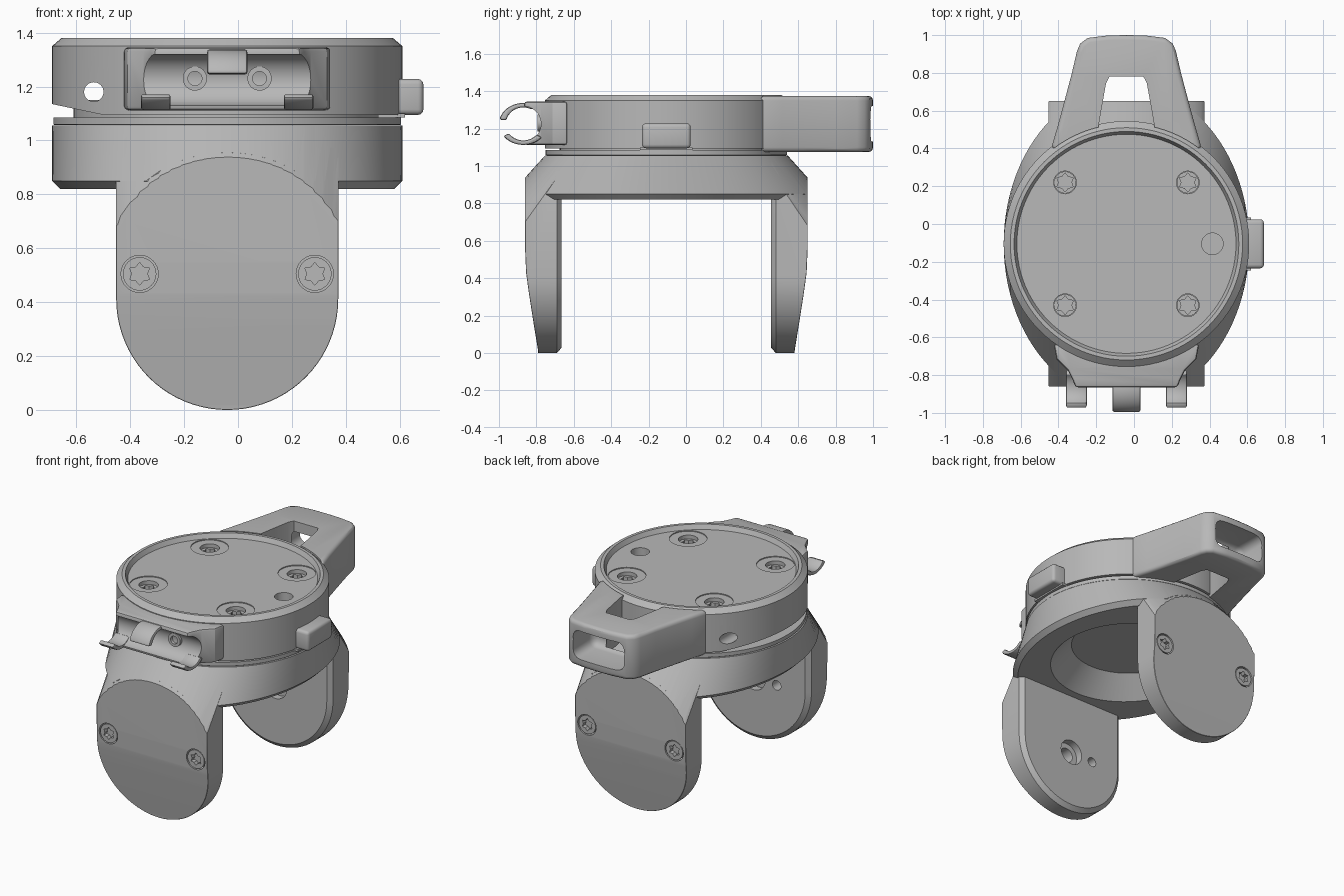
import bpy, bmesh
from math import sin, cos, pi, radians
from mathutils import Vector

cube = bpy.data.objects.get("Cube")
if cube:
    bpy.data.objects.remove(cube)

grey = bpy.data.materials.new("plain grey")
grey.use_nodes = True
COLOUR = (0.48, 0.48, 0.48, 1)
grey.diffuse_color = COLOUR
grey.node_tree.nodes["Principled BSDF"].inputs["Base Color"].default_value = COLOUR
parts = []


def loft(name, rings):
    """Closed solid through rings of equal length."""
    bm = bmesh.new()
    loops = [[bm.verts.new(p) for p in ring] for ring in rings]
    n = len(loops[0])
    for a, b in zip(loops, loops[1:]):
        for i in range(n):
            j = (i + 1) % n
            bm.faces.new((a[i], a[j], b[j], b[i]))
    bm.faces.new(loops[0])
    bm.faces.new(loops[-1])
    bmesh.ops.recalc_face_normals(bm, faces=bm.faces)
    me = bpy.data.meshes.new(name)
    bm.to_mesh(me)
    bm.free()
    me.materials.append(grey)
    ob = bpy.data.objects.new(name, me)
    bpy.context.collection.objects.link(ob)
    parts.append(ob)
    return ob


def prism(name, outline, axis, lo, hi):
    """Outline in the two other axes, extruded along one axis."""
    def place(p, h):
        c = list(p)
        c.insert("xyz".index(axis), h)
        return Vector(c)
    return loft(name, [[place(p, h) for p in outline] for h in (lo, hi)])


def ring(rx, ry=None, n=96):
    ry = ry or rx
    return [(rx * cos(2 * pi * i / n), ry * sin(2 * pi * i / n)) for i in range(n)]


def lathe(name, levels):
    """Stack of round or oval sections: (z, rx, ry)."""
    return loft(name, [[(x, y, z) for x, y in ring(rx, ry)] for z, rx, ry in levels])


def rod(name, axis, centre, r, lo, hi, n=32):
    pts = [(centre[0] + a, centre[1] + b) for a, b in ring(r, r, n)]
    return prism(name, pts, axis, lo, hi)


def star(centre, r):
    return [(centre[0] + (r if i % 2 else r * 0.68) * cos(i * pi / 6),
             centre[1] + (r if i % 2 else r * 0.68) * sin(i * pi / 6)) for i in range(12)]


def box(name, x, y, z):
    return prism(name, [(x[0], y[0]), (x[1], y[0]), (x[1], y[1]), (x[0], y[1])], "z", *z)


def apply(ob, mod):
    bpy.context.view_layer.objects.active = ob
    bpy.ops.object.modifier_apply(modifier=mod.name)


def combine(ob, tool, operation="DIFFERENCE"):
    mod = ob.modifiers.new("cut", "BOOLEAN")
    mod.operation, mod.solver, mod.object = operation, "EXACT", tool
    apply(ob, mod)
    parts.remove(tool)
    bpy.data.objects.remove(tool)


def bevel(ob, width, segments=3, angle=40):
    mod = ob.modifiers.new("round", "BEVEL")
    mod.width, mod.segments = width, segments
    mod.limit_method, mod.angle_limit = "ANGLE", radians(angle)
    apply(ob, mod)


def mirrored(half):
    return half + [(-x, y) for x, y in reversed(half)]


# Fork crown with an oval flare and a hollow underside
crown = lathe("fork_crown", [(0.82, 0.62, 0.80), (0.85, 0.65, 0.835), (1.055, 0.65, 0.65)])
combine(crown, box("clip", (-1, 1), (-0.74, 0.74), (0.5, 1.2)), "INTERSECT")
combine(crown, lathe("pocket", [(0.80, 0.5, 0.53), (0.95, 0.36, 0.36)]))

# Fork arms: rounded outline, tapered towards the tip
R, HUB = 0.412, 0.412
outline = [(R * cos(a), HUB + R * sin(a)) for a in [pi + pi * i / 40 for i in range(41)]]
outline += [(R, 1.055), (-R, 1.055)]
taper = [(0.54, -0.1), (0.675, -0.1), (0.687, 0.02), (0.71, 0.16), (0.735, 0.32),
         (0.75, 0.43), (0.755, 0.55), (0.755, 1.1), (0.54, 1.1)]
for side, label in ((-1, "front"), (1, "back")):
    inner = [(x * 0.93, HUB + (z - HUB) * (0.93 if z < HUB + 0.01 else 1)) for x, z in outline]
    sections = [(0.56, inner), (0.585, outline), (0.76, outline)]
    arm = loft(label + "_arm", [[(x, side * y, z) for x, z in o] for y, o in sections])
    combine(arm, prism("taper", [(side * y, z) for y, z in taper], "x", -1, 1), "INTERSECT")
    flare = lathe("flare", [(-0.1, 0.65, 1.69), (1.055, 0.65, 0.65)])
    combine(arm, flare, "INTERSECT")
    bevel(arm, 0.012, 1, 60)
    # Axle bore and locating hole on the inside
    for x, z, r, depth in ((0, HUB, 0.085, 0.05), (0, HUB, 0.05, 0.12), (-0.17, HUB - 0.01, 0.032, 0.1)):
        lo, hi = sorted((side * 0.5, side * (0.56 + depth)))
        combine(arm, rod("bore", "y", (x, z), r, lo, hi))
    # Outer screws
    for x in (-0.325, 0.325):
        lo, hi = sorted((side * 0.70, side * 0.9))
        combine(arm, rod("seat", "y", (x, 0.505), 0.069, lo, hi))
        lo, hi = sorted((side * 0.69, side * 0.75))
        head = rod(label + "_arm_screw", "y", (x, 0.505), 0.062, lo, hi)
        lo, hi = sorted((side * 0.72, side * 0.9))
        combine(head, prism("star", star((x, 0.505), 0.042), "y", lo, hi))

# Swivel plate and neck
lathe("swivel_plate", [(1.057, 0.64, 0.64), (1.06, 0.645, 0.645), (1.085, 0.645, 0.645)])
lathe("swivel_neck", [(1.08, 0.57, 0.57), (1.15, 0.57, 0.57)])

# Round head with recessed top
head = lathe("head_disc", [(1.095, 0.65, 0.65), (1.35, 0.65, 0.65), (1.38, 0.615, 0.615)])
combine(head, lathe("recess", [(1.35, 0.58, 0.58), (1.40, 0.605, 0.605)]))
wedge = [(-0.8, 1.0), (-0.46, 1.0), (-0.46, 1.095), (-0.65, 1.135), (-0.8, 1.165)]
combine(head, prism("wedge", wedge, "y", -1, 1))
combine(head, rod("side_hole", "y", (-0.495, 1.18), 0.036, -1, 1))
combine(head, rod("top_hole", "z", (0.455, 0), 0.057, 1.28, 1.5))
for x in (-0.325, 0.325):
    for y in (-0.325, 0.325):
        combine(head, rod("lobe", "z", (x, y), 0.115, 1.344, 1.5, 48))
        combine(head, rod("seat", "z", (x, y), 0.06, 1.27, 1.5))
        screw = rod("top_screw", "z", (x, y), 0.058, 1.26, 1.32)
        combine(screw, prism("star", star((x, y), 0.05), "z", 1.29, 1.4))

# Side button
button = box("side_button", (0.57, 0.728), (-0.13, 0.13), (1.095, 1.228))
bevel(button, 0.02)
box("button_foot", (0.56, 0.66), (-0.14, 0.14), (1.085, 1.10))

# Back handle with a window and a hollow end
side_curve = [(0.40, 0.5), (0.365, 0.62), (0.335, 0.73), (0.29, 0.9), (0.262, 1.02),
              (0.245, 1.06), (0.205, 1.09), (0.1, 1.103), (0, 1.105)]
handle = prism("back_handle", side_curve + [(-x, y) for x, y in reversed(side_curve[:-1])],
               "z", 1.075, 1.375)
bevel(handle, 0.025, 3, 60)
combine(handle, lathe("clear", [(1.0, 0.635, 0.635), (1.5, 0.635, 0.635)]))
window = prism("window", mirrored([(0.16, 0.55), (0.135, 0.7), (0.108, 0.85), (0.09, 0.885)]), "z", 1, 1.5)
combine(handle, window)
pocket = box("pocket", (-0.19, 0.19), (0.87, 1.3), (1.13, 1.32))
bevel(pocket, 0.05, 4)
combine(handle, pocket)
combine(handle, rod("grip_scoop", "x", (1.13, 1.25), 0.04, -0.5, 0.5))

# Front clip body with a scooped face
CY, CZ = -0.765, 1.225
clip = prism("front_clip", mirrored([(0.385, -0.53), (0.37, -0.61), (0.31, -0.67),
                                     (0.285, -0.72), (0.27, -0.76)]), "z", 1.112, 1.345)
bevel(clip, 0.015, 2, 60)
combine(clip, lathe("clear", [(1.0, 0.63, 0.63), (1.5, 0.63, 0.63)]))
combine(clip, rod("scoop", "x", (CY, CZ), 0.095, -0.5, 0.5, 48))


def finger(name, x0, x1, start, end):
    """Curved hook gripping a cross pin."""
    angles = [radians(start + (end - start) * i / 16) for i in range(17)]
    arc = [(CY + 0.13 * cos(a), CZ + 0.112 * sin(a)) for a in angles]
    arc += [(CY + 0.093 * cos(a), CZ + 0.088 * sin(a)) for a in reversed(angles)]
    hook = prism(name, arc, "x", x0, x1)
    bevel(hook, 0.01, 2, 60)


finger("upper_hook", -0.075, 0.075, 60, 168)
for s, label in ((-1, "right"), (1, "left")):
    lo, hi = sorted((s * 0.21, s * 0.32))
    finger(label + "_lower_hook", lo, hi, -40, -145)
    bolt = rod(label + "_clip_screw", "y", (s * 0.12, 1.23), 0.045, -0.69, -0.6)
    combine(bolt, rod("socket", "y", (s * 0.12, 1.23), 0.026, -0.8, -0.67))

# Shade and shift everything into place
bpy.ops.object.select_all(action="DESELECT")
for ob in parts:
    ob.location = (-0.04, -0.105, 0)
    ob.select_set(True)
bpy.context.view_layer.objects.active = parts[0]
bpy.ops.object.shade_smooth_by_angle(angle=radians(30))
